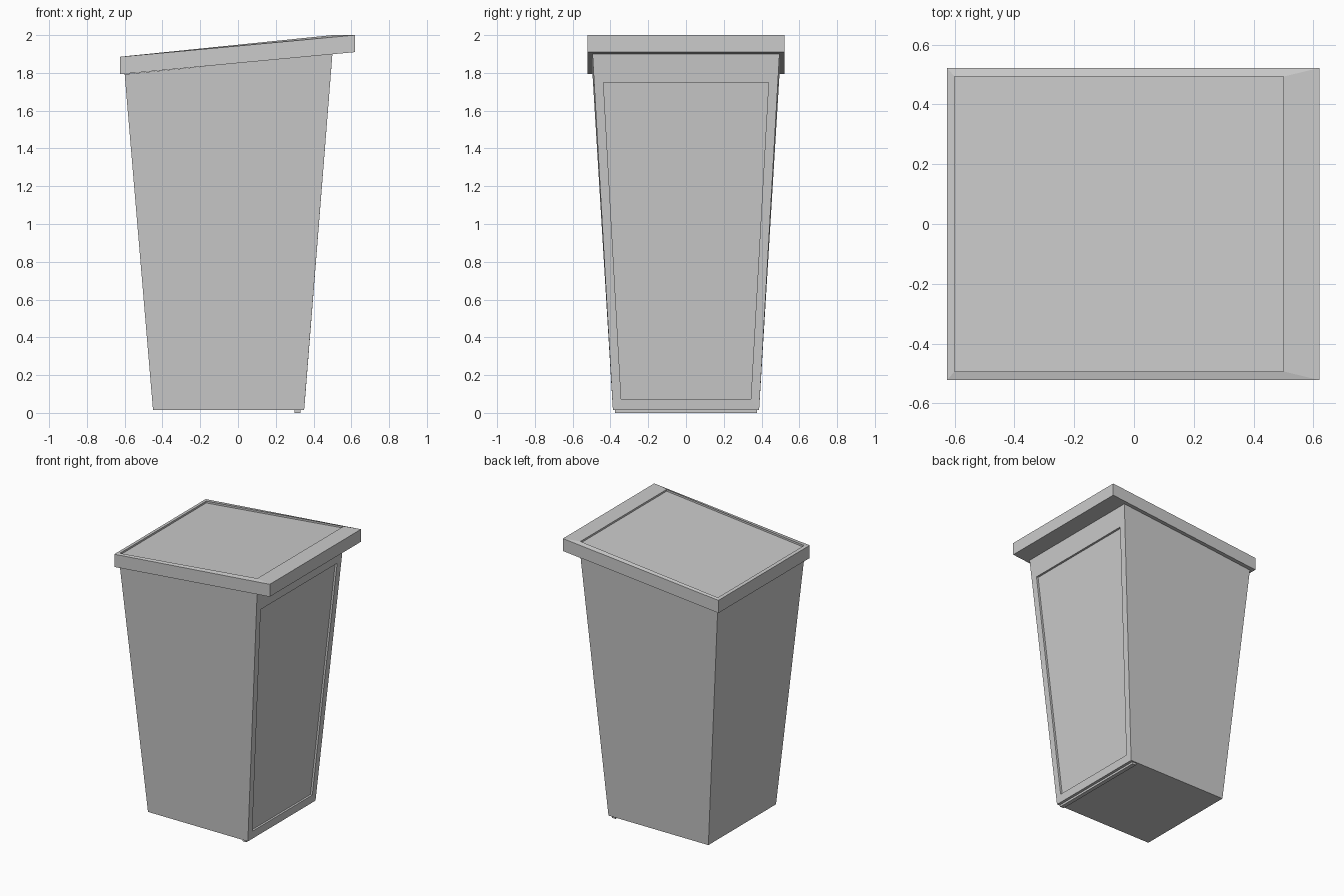
import bpy
import bmesh
from mathutils import Vector

cube = bpy.data.objects.get("Cube")
if cube:
    bpy.data.objects.remove(cube, do_unlink=True)

grey = bpy.data.materials.new("plain grey")
grey.use_nodes = True
COLOR = (0.6, 0.6, 0.6, 1)
grey.diffuse_color = COLOR
grey.node_tree.nodes["Principled BSDF"].inputs["Base Color"].default_value = COLOR


def loft(name, rings):
    """Join four-cornered rings in order and cap both ends."""
    bm = bmesh.new()
    loops = [[bm.verts.new(p) for p in ring] for ring in rings]
    for a, b in zip(loops, loops[1:]):
        for i in range(4):
            j = (i + 1) % 4
            bm.faces.new((a[i], a[j], b[j], b[i]))
    bm.faces.new(loops[0][::-1])
    bm.faces.new(loops[-1])
    bmesh.ops.recalc_face_normals(bm, faces=bm.faces)
    mesh = bpy.data.meshes.new(name)
    bm.to_mesh(mesh)
    bm.free()
    mesh.materials.append(grey)
    obj = bpy.data.objects.new(name, mesh)
    bpy.context.collection.objects.link(obj)
    return obj


def side_ring(low, high):
    """Upright ring between two (x, half width, z) edges."""
    (x0, y0, z0), (x1, y1, z1) = low, high
    return [Vector(p) for p in ((x0, -y0, z0), (x0, y0, z0), (x1, y1, z1), (x1, -y1, z1))]


def shifted(ring, offset):
    return [p + Vector(offset) for p in ring]


# Tapered bin body with a recessed panel on the +x side
panel = side_ring((0.355, 0.343, 0.073), (0.488, 0.437, 1.75))
loft("body", [
    side_ring((-0.45, 0.387, 0.015), (-0.6, 0.495, 1.793)),
    side_ring((0.35, 0.387, 0.015), (0.5, 0.495, 1.902)),
    panel,
    shifted(panel, (-0.015, 0, 0)),
])

# Sloping lid with a recessed top
lid_base = side_ring((-0.625, 0.522, 1.793), (0.62, 0.522, 1.91))
lid_top = side_ring((-0.625, 0.522, 1.885), (0.62, 0.522, 2.0))
lid_inset = side_ring((-0.6, 0.493, 1.888), (0.5, 0.493, 2.0))
loft("lid", [lid_base, lid_top, lid_inset, shifted(lid_inset, (0, 0, -0.013))])

# Thin foot strip under the panel side
foot = side_ring((0.3, 0.377, 0), (0.33, 0.377, 0))
loft("foot_strip", [foot, shifted(foot, (0, 0, 0.02))])
